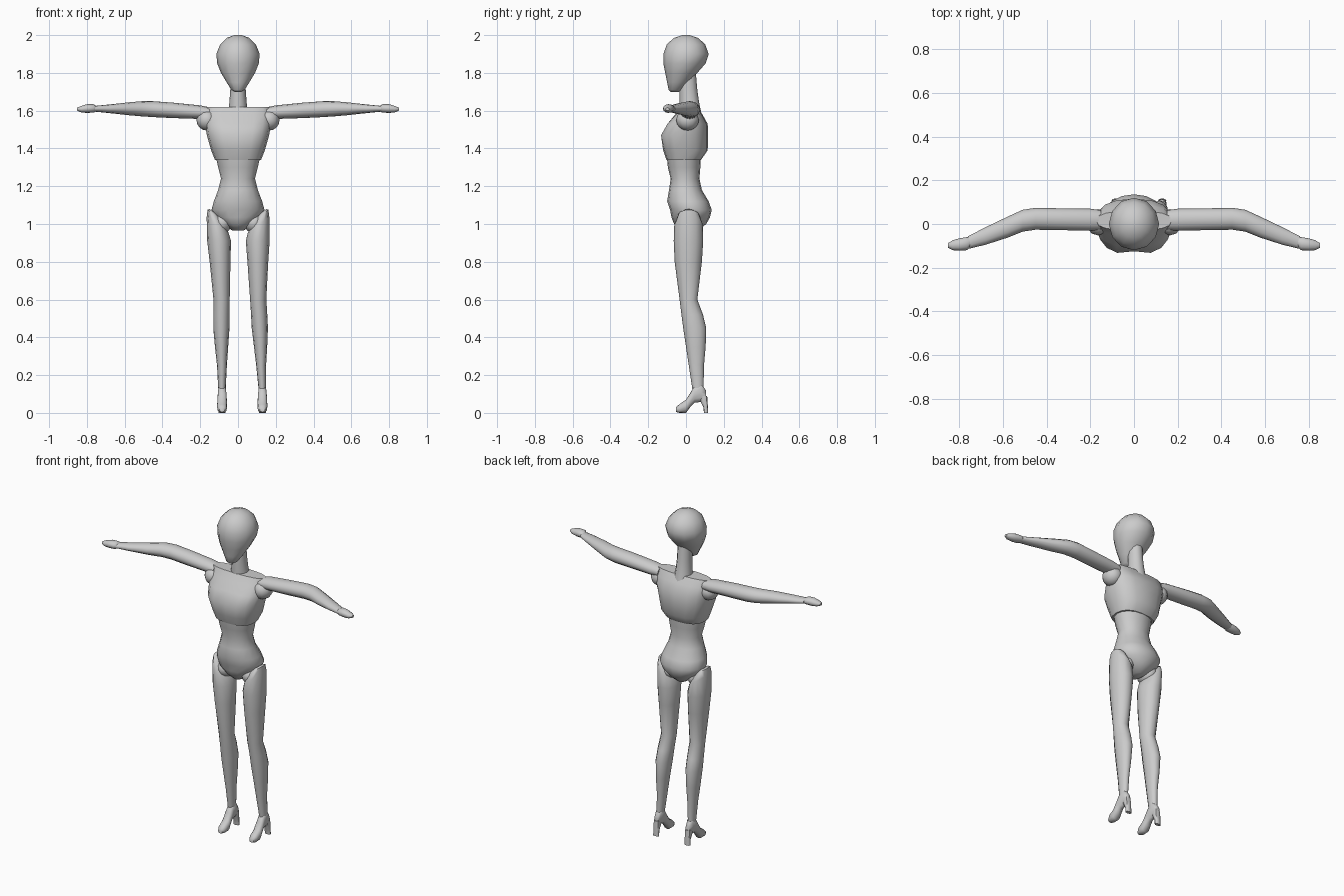
import bpy, bmesh, math

grey = bpy.data.materials.new("mannequin grey")
grey.diffuse_color = (0.6, 0.6, 0.6, 1)


def finish(name, bm):
    bmesh.ops.recalc_face_normals(bm, faces=bm.faces)
    mesh = bpy.data.meshes.new(name)
    bm.to_mesh(mesh)
    bm.free()
    mesh.materials.append(grey)
    obj = bpy.data.objects.new(name, mesh)
    bpy.context.collection.objects.link(obj)
    bpy.ops.object.select_all(action='DESELECT')
    obj.select_set(True)
    bpy.context.view_layer.objects.active = obj
    bpy.ops.object.shade_smooth_by_angle(angle=math.radians(55))
    return obj


def loft(name, rings, place, sides=12, power=2.0):
    """Skin rounded rings (along, c1, c2, r1, r2); place() maps them to x, y, z."""
    bm = bmesh.new()
    loops = []
    for along, c1, c2, r1, r2, *slope in rings:
        loop = []
        for i in range(sides):
            a = 2 * math.pi * i / sides
            u, v = [math.copysign(abs(t) ** (2 / power), t) for t in (math.cos(a), math.sin(a))]
            s = slope[0] if slope else 0
            loop.append(bm.verts.new(place(along + s * r1 * u, c1 + r1 * u, c2 + r2 * v)))
        loops.append(loop)
    for a, b in zip(loops, loops[1:]):
        for i in range(sides):
            j = (i + 1) % sides
            bm.faces.new((a[i], a[j], b[j], b[i]))
    bm.faces.new(loops[0])
    bm.faces.new(loops[-1])
    return finish(name, bm)


def ball(name, centre, radii):
    bm = bmesh.new()
    bmesh.ops.create_uvsphere(bm, u_segments=12, v_segments=8, radius=1)
    for v in bm.verts:
        v.co = [c + r * t for c, r, t in zip(centre, radii, v.co)]
    return finish(name, bm)


def upright(z, x, y):
    return (x, y, z)


# Head and neck
loft("head", [
    (1.70, 0, -.06, .018, .022), (1.71, 0, -.057, .035, .035),
    (1.75, 0, -.04, .06, .06), (1.80, 0, -.025, .09, .085),
    (1.85, 0, -.008, .11, .112), (1.90, 0, 0, .115, .12),
    (1.95, 0, 0, .095, .102), (1.985, 0, 0, .06, .065), (2.0, 0, 0, .02, .02),
], upright)
loft("neck", [
    (1.58, 0, .025, .055, .058), (1.64, 0, .018, .046, .052),
    (1.71, 0, .013, .041, .047), (1.80, 0, .01, .04, .042),
], upright)

# Torso
chest = loft("chest", [
    (1.34, 0, -.012, .122, .092), (1.39, 0, -.003, .142, .118),
    (1.47, 0, -.012, .165, .128), (1.53, 0, .005, .175, .11),
    (1.58, 0, .015, .178, .072), (1.62, 0, .015, .173, .045),
], upright, 16, 2.5)
for v in chest.data.vertices:        # hollow between the breasts
    if abs(v.co.x) < .02 and v.co.y < -.1 and v.co.z > 1.4:
        v.co.y += .015
loft("abdomen", [
    (.965, 0, .02, .03, .045), (1.0, 0, .022, .078, .085),
    (1.035, 0, .025, .12, .102), (1.075, 0, .026, .14, .11),
    (1.12, 0, .01, .128, .11), (1.18, 0, -.003, .105, .087),
    (1.24, 0, -.005, .09, .076), (1.30, 0, -.01, .105, .086),
    (1.36, 0, -.012, .118, .09),
], upright, 16, 2.1)

# Arms and legs on both sides; the legs lean slightly to one side
for side, label in ((-1, "right"), (1, "left")):
    def across(x, y, z):
        return (side * x, y, z)

    def leg_place(z, x, y):
        lean = .05 * (1 - z) if side > 0 and z < 1 else 0
        return (side * (x + lean), y, z)

    def foot_place(y, x, z):
        return (side * (x + (.045 if side > 0 else 0)), y, z)

    ball(label + "_shoulder_joint", (side * .165, .008, 1.55), (.055, .06, .055))
    loft(label + "_arm", [
        (.15, .018, 1.588, .045, .03), (.20, .02, 1.592, .05, .036),
        (.35, .022, 1.602, .05, .041), (.45, .024, 1.608, .05, .042),
        (.51, .015, 1.61, .05, .04), (.58, -.015, 1.61, .048, .034),
        (.68, -.055, 1.61, .04, .023), (.76, -.085, 1.61, .029, .015),
    ], across)
    loft(label + "_hand", [
        (.745, -.082, 1.61, .02, .012), (.765, -.09, 1.612, .03, .022),
        (.80, -.094, 1.611, .028, .023), (.83, -.097, 1.608, .023, .017),
        (.852, -.098, 1.608, .01, .008),
    ], across)

    ball(label + "_hip_joint", (side * .085, .012, 1.005), (.052, .065, .055))
    loft(label + "_leg", [
        (.13, .085, .063, .02, .03), (.25, .085, .055, .026, .04),
        (.35, .087, .052, .035, .052), (.45, .088, .046, .043, .061),
        (.52, .088, .033, .043, .057), (.60, .087, .013, .043, .047),
        (.80, .095, .012, .055, .072), (.91, .10, .013, .063, .078),
        (.995, .108, .014, .058, .076, .7), (1.05, .125, .014, .036, .055, .7),
        (1.065, .13, .014, .02, .03, .7),
    ], leg_place)

    # High-heeled foot
    loft(label + "_foot", [
        (-.054, .084, .017, .014, .012), (-.035, .084, .023, .025, .023),
        (0, .084, .035, .027, .035), (.022, .084, .067, .025, .037),
        (.045, .084, .1, .023, .046), (.08, .084, .108, .022, .05),
        (.106, .084, .09, .014, .028),
    ], foot_place, 12, 2.3)
    loft(label + "_heel", [
        (0, .084, .106, .019, .011), (.03, .084, .104, .018, .012),
        (.065, .084, .094, .02, .02), (.09, .084, .09, .019, .022),
    ], leg_place if side < 0 else lambda z, x, y: (x + .045, y, z), 8, 2.6)
